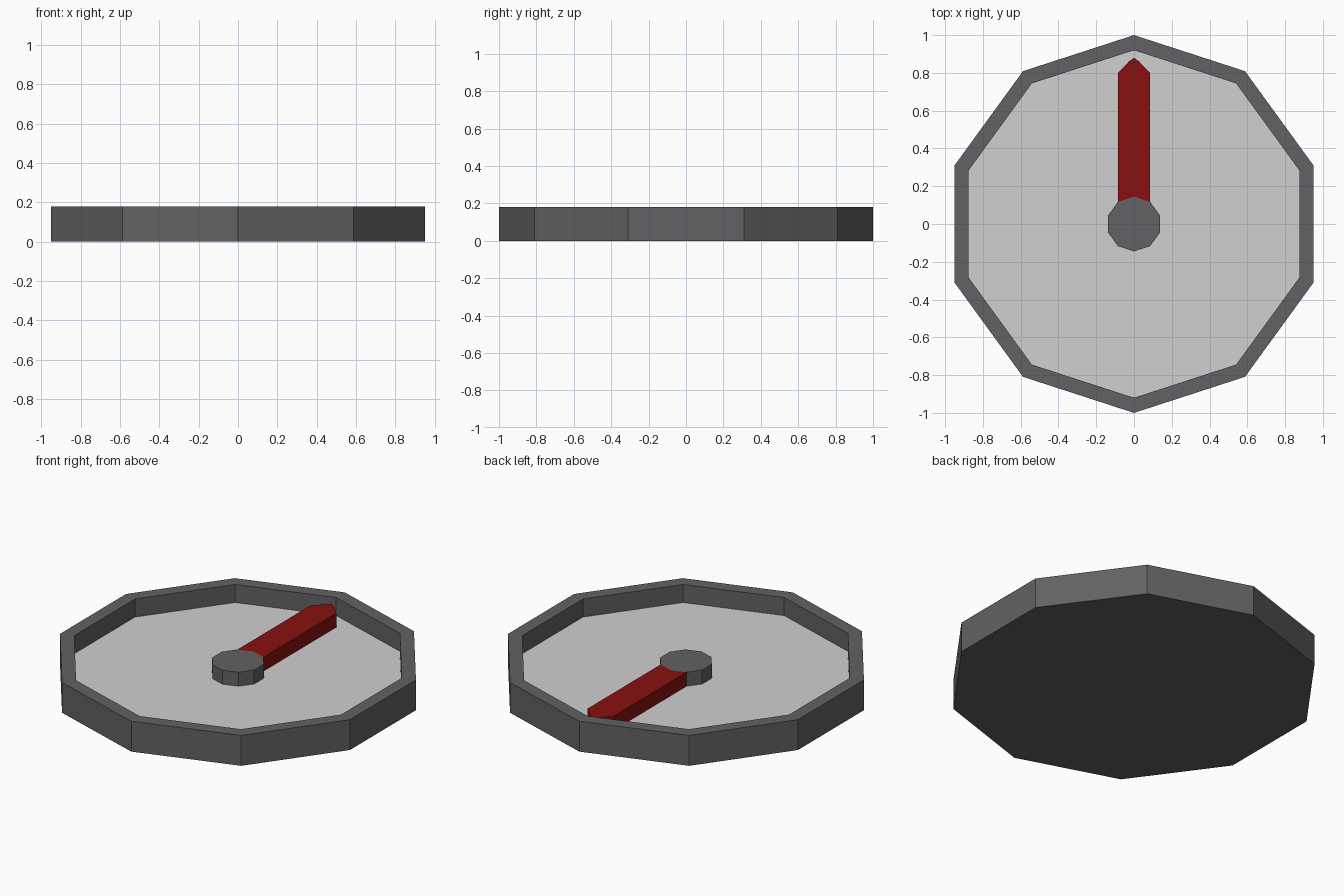
import bpy
import bmesh
from math import sin, cos, pi

if "Cube" in bpy.data.objects:
    bpy.data.objects.remove(bpy.data.objects["Cube"], do_unlink=True)

SIDES = 10
HEIGHT = 0.18
FLOOR = 0.073
HUB_TOP = 0.156


def material(name, rgb):
    mat = bpy.data.materials.new(name)
    color = (*rgb, 1.0)
    mat.diffuse_color = color
    mat.use_nodes = True
    mat.node_tree.nodes["Principled BSDF"].inputs["Base Color"].default_value = color
    return mat


def ring(radius):
    # Decagon with one corner pointing to the back
    angles = [pi / 2 + 2 * pi * i / SIDES for i in range(SIDES)]
    return [(radius * cos(a), radius * sin(a)) for a in angles]


def finish(name, bm, mats):
    bmesh.ops.recalc_face_normals(bm, faces=bm.faces)
    mesh = bpy.data.meshes.new(name)
    bm.to_mesh(mesh)
    bm.free()
    for mat in mats:
        mesh.materials.append(mat)
    obj = bpy.data.objects.new(name, mesh)
    bpy.context.collection.objects.link(obj)
    return obj


def prism(name, outline, z0, z1, mat):
    bm = bmesh.new()
    face = bm.faces.new([bm.verts.new((x, y, z0)) for x, y in outline])
    top = bmesh.ops.extrude_face_region(bm, geom=[face])["geom"]
    moved = [v for v in top if isinstance(v, bmesh.types.BMVert)]
    bmesh.ops.translate(bm, verts=moved, vec=(0, 0, z1 - z0))
    return finish(name, bm, [mat])


dark_grey = material("dark grey", (0.125, 0.120, 0.125))
light_grey = material("light grey", (0.63, 0.63, 0.63))
red = material("deep red", (0.25, 0.005, 0.005))

# Dish: closed bottom, outer wall, flat lip, inner wall and pale floor
bm = bmesh.new()
profile = [(1.0, 0.0), (1.0, HEIGHT), (0.92, HEIGHT), (0.92, FLOOR)]
loops = [[bm.verts.new((x, y, z)) for x, y in ring(r)] for r, z in profile]
for low, high in zip(loops, loops[1:]):
    for i in range(SIDES):
        j = (i + 1) % SIDES
        bm.faces.new((low[i], low[j], high[j], high[i]))
bm.faces.new(loops[0][::-1])
floor = bm.faces.new(loops[-1])
floor.material_index = 1
finish("dial_case", bm, [dark_grey, light_grey])

# Central hub
hub_outline = ring(0.145)
prism("hub", hub_outline, FLOOR, HUB_TOP, dark_grey)

# Needle: starts against the two rear hub faces and ends in a blunt point
half = hub_outline[-1][0]
right_side = [hub_outline[-1], (half, 0.80), (0.025, 0.862)]
left_side = [(-x, y) for x, y in reversed(right_side)]
needle_outline = right_side + [(0, 0.88)] + left_side + [hub_outline[0]]
prism("needle", needle_outline, FLOOR, HUB_TOP, red)
